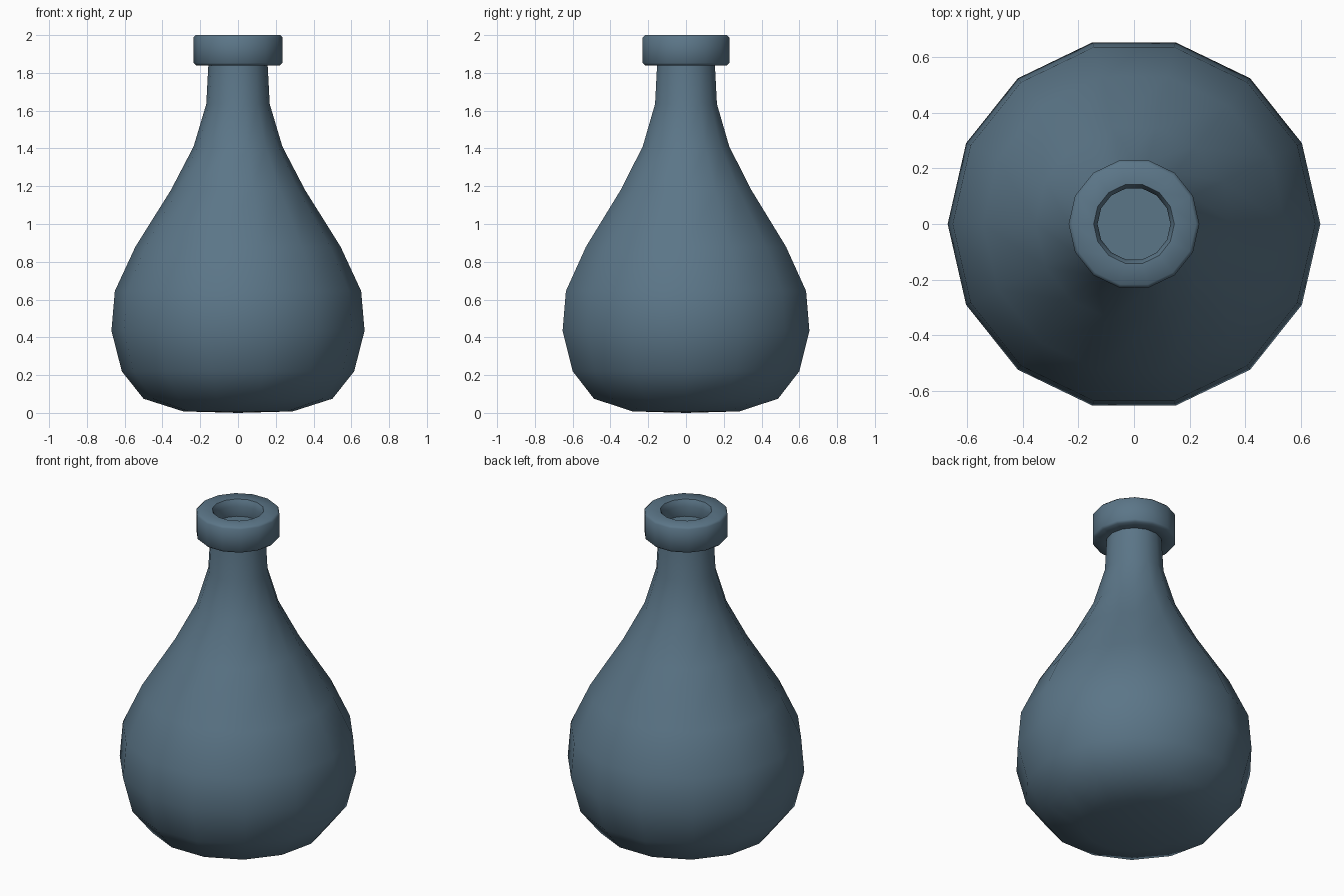
import bpy, bmesh, math

if "Cube" in bpy.data.objects:
    bpy.data.objects.remove(bpy.data.objects["Cube"])

SIDES = 14

glass = bpy.data.materials.new("blue_glass")
glass.diffuse_color = (0.105, 0.18, 0.245, 1)
glass.use_nodes = True
glass.node_tree.nodes["Principled BSDF"].inputs["Base Color"].default_value = glass.diffuse_color


def lathe(name, profile, closed=False, smooth_angle=80):
    """Revolve (radius, z) points round the z axis; radius 0 makes a pole."""
    bm = bmesh.new()
    rings = []
    for r, z in profile:
        if r == 0:
            rings.append([bm.verts.new((0, 0, z))] * SIDES)
        else:
            rings.append([bm.verts.new((r * math.cos(math.tau * i / SIDES),
                                        r * math.sin(math.tau * i / SIDES), z))
                          for i in range(SIDES)])
    pairs = list(zip(rings, rings[1:]))
    if closed:
        pairs.append((rings[-1], rings[0]))
    for a, b in pairs:
        for i in range(SIDES):
            j = (i + 1) % SIDES
            bm.faces.new(dict.fromkeys((a[i], a[j], b[j], b[i])))
    bmesh.ops.recalc_face_normals(bm, faces=bm.faces)
    me = bpy.data.meshes.new(name)
    bm.to_mesh(me)
    bm.free()
    ob = bpy.data.objects.new(name, me)
    bpy.context.collection.objects.link(ob)
    me.materials.append(glass)
    bpy.ops.object.select_all(action='DESELECT')
    ob.select_set(True)
    bpy.context.view_layer.objects.active = ob
    bpy.ops.object.shade_smooth_by_angle(angle=math.radians(smooth_angle))
    return ob


# Pear-shaped body and neck, closed just inside the rim
lathe("flask_body", [
    (0, 0.0), (0.29, 0.008), (0.50, 0.075), (0.615, 0.22), (0.67, 0.435),
    (0.652, 0.645), (0.543, 0.88), (0.355, 1.18), (0.235, 1.41),
    (0.168, 1.635), (0.156, 1.86), (0.152, 1.90), (0, 1.90)])

# Thick lip ring with softened edges
b = 0.012
lathe("lip_ring", [
    (0.14, 1.84), (0.235 - b, 1.84), (0.235, 1.84 + b), (0.235, 2 - b),
    (0.235 - b, 2.0), (0.145, 2.0), (0.137, 1.985), (0.131, 1.96),
    (0.131, 1.85)], closed=True, smooth_angle=50)
